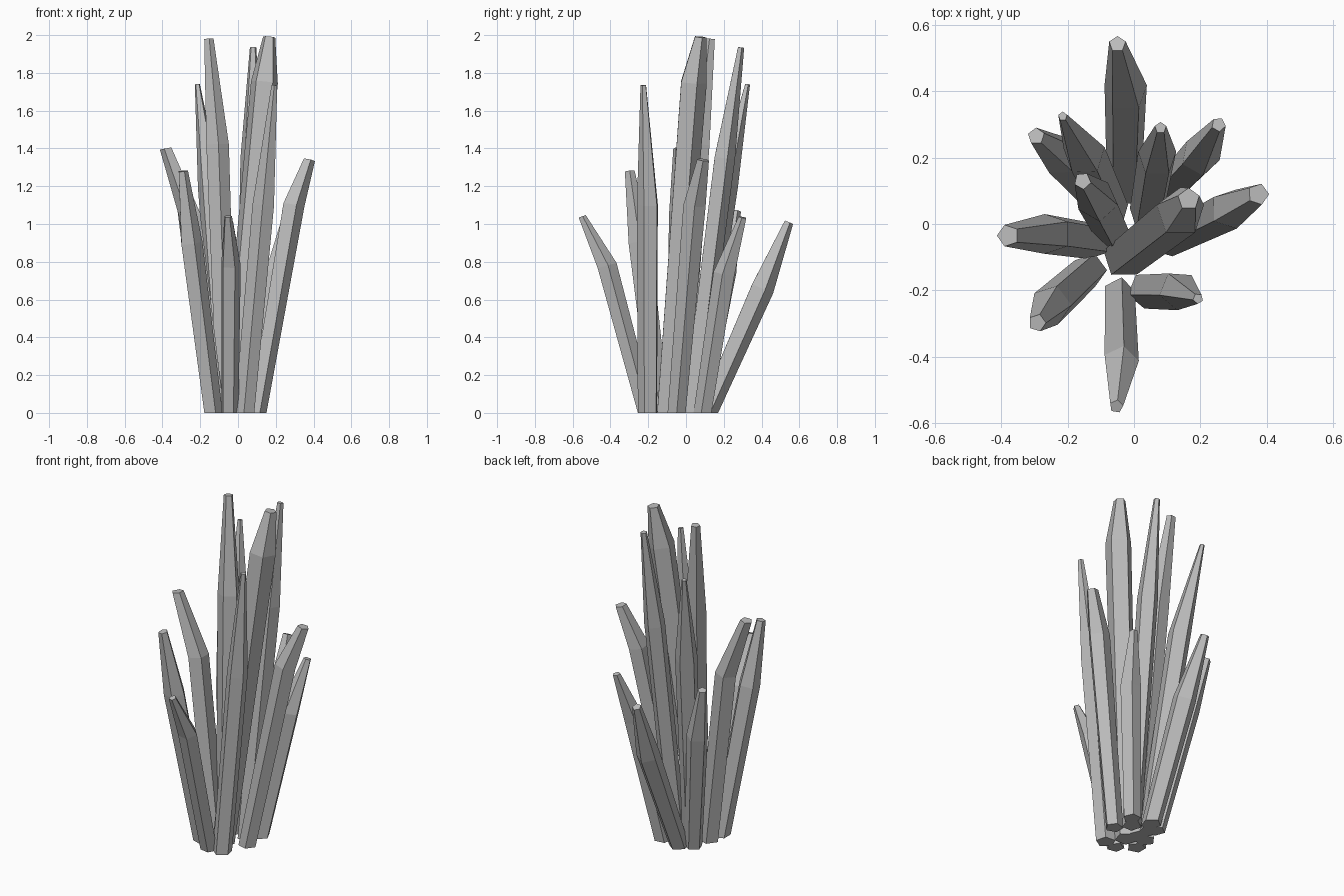
import bpy, bmesh, math
from mathutils import Vector

cube = bpy.data.objects.get("Cube")
if cube:
    bpy.data.objects.remove(cube, do_unlink=True)

grey = bpy.data.materials.new("crystal_grey")
grey.use_nodes = True
COLOUR = (0.5, 0.5, 0.5, 1)
grey.diffuse_color = COLOUR
grey.node_tree.nodes["Principled BSDF"].inputs["Base Color"].default_value = COLOUR
SIDES = 5


def ring(bm, centre, axis, radius, turn, level=False):
    """Five-sided ring, square to the axis or cut level with the ground."""
    u = Vector((0, 1, 0)).cross(axis).normalized()
    v = axis.cross(u)
    verts = []
    for i in range(SIDES):
        a = math.radians(turn) + math.tau * i / SIDES
        p = centre + radius * (math.cos(a) * u + math.sin(a) * v)
        if level:
            p -= axis * (p.z / axis.z)
        verts.append(bm.verts.new(p))
    return verts


def crystal(name, base, shoulder, tip, radii, turn):
    """Prism that swells to a shoulder, then tapers to a small flat cap."""
    base, shoulder, tip = Vector((*base, 0)), Vector(shoulder), Vector(tip)
    axis = (shoulder - base).normalized()
    bm = bmesh.new()
    rings = [ring(bm, base, axis, radii[0], turn, True),
             ring(bm, shoulder, axis, radii[1], turn),
             ring(bm, tip, (tip - base).normalized(), radii[2], turn)]
    for low, high in zip(rings, rings[1:]):
        for i in range(SIDES):
            j = (i + 1) % SIDES
            bm.faces.new((low[i], low[j], high[j], high[i]))
    bm.faces.new(rings[0][::-1])
    bm.faces.new(rings[-1])
    bmesh.ops.recalc_face_normals(bm, faces=bm.faces)
    mesh = bpy.data.meshes.new(name)
    bm.to_mesh(mesh)
    bm.free()
    mesh.materials.append(grey)
    bpy.context.collection.objects.link(bpy.data.objects.new(name, mesh))


# Tall crystals in the middle
crystal("main_crystal", (-.03, -.1), (.14, .035, 1.75), (.165, .075, 1.99), (.065, .075, .034), 90)
crystal("tall_left_crystal", (-.06, -.03), (-.11, .07, 1.42), (-.155, .13, 1.98), (.055, .063, .026), 60)
crystal("tall_back_crystal", (.04, .03), (.07, .2, 1.35), (.08, .29, 1.935), (.055, .06, .018), 90)
crystal("tall_back_left_crystal", (-.07, .04), (-.15, .21, 1.2), (-.215, .325, 1.74), (.055, .065, .014), 20)
crystal("tall_front_crystal", (.035, -.2), (.135, -.2, 1.1), (.193, -.225, 1.735), (.055, .06, .016), 50)

# Shorter crystals leaning outward
crystal("back_crystal", (-.03, .11), (-.025, .4, .66), (-.05, .543, 1.01), (.055, .067, .026), 90)
crystal("front_crystal", (-.045, -.21), (-.04, -.42, .78), (-.053, -.55, 1.04), (.048, .055, .021), 80)
crystal("right_crystal", (.1, -.05), (.29, .045, 1.1), (.375, .09, 1.34), (.05, .062, .033), 0)
crystal("left_crystal", (-.12, -.05), (-.25, -.03, 1.05), (-.38, -.035, 1.4), (.058, .063, .034), 36)
crystal("front_left_crystal", (-.135, -.14), (-.25, -.245, .9), (-.292, -.298, 1.28), (.053, .062, .027), 0)
crystal("back_right_crystal", (.09, .09), (.2, .205, .74), (.255, .3, 1.035), (.05, .06, .022), 60)
crystal("back_left_crystal", (-.1, .07), (-.22, .205, .75), (-.295, .265, 1.07), (.05, .062, .026), 20)
